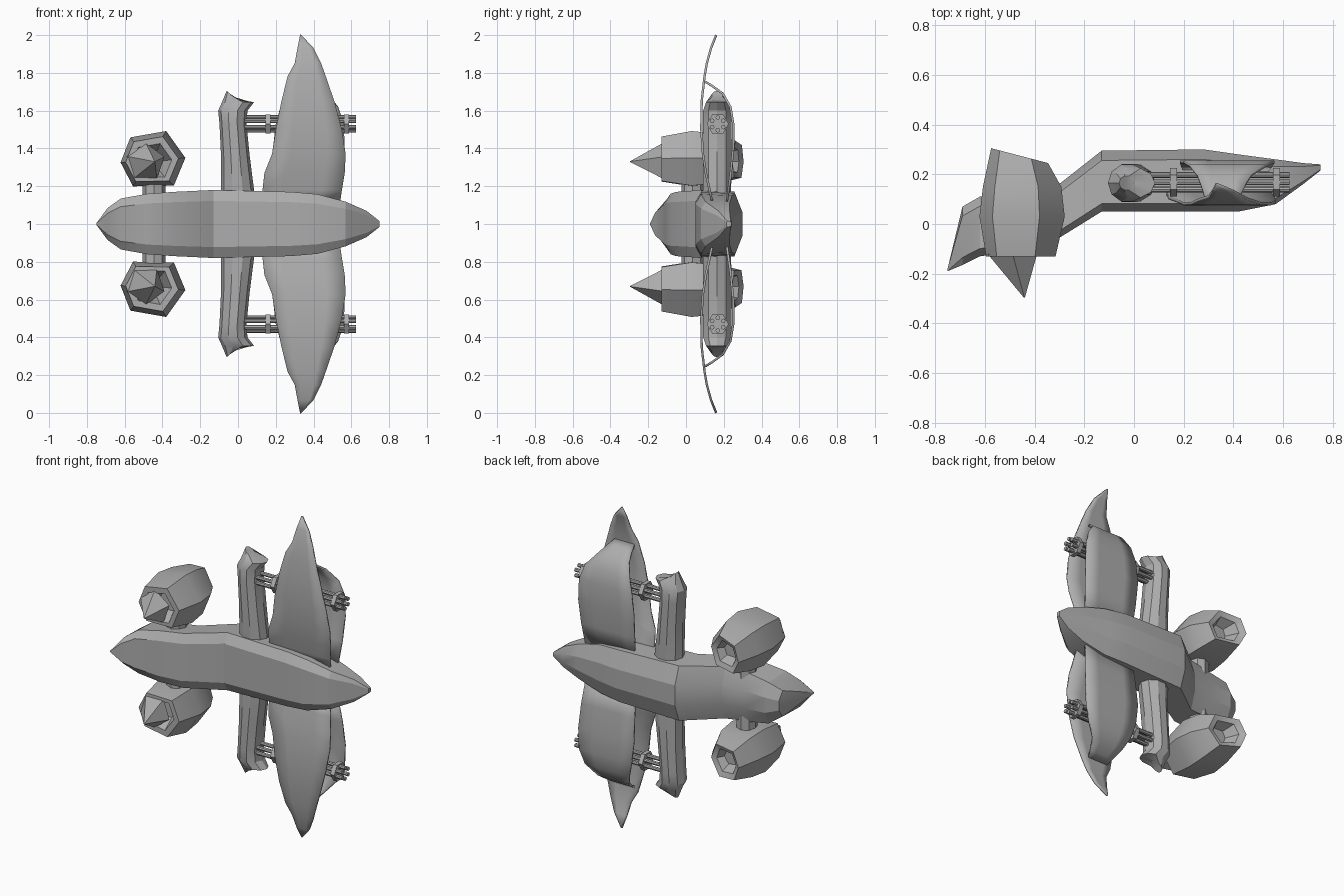
import bpy, bmesh
from math import cos, sin, pi, radians
from mathutils import Vector

cube = bpy.data.objects.get("Cube")
if cube:
    bpy.data.objects.remove(cube, do_unlink=True)

GREY = (0.42, 0.42, 0.42, 1)
hull_grey = bpy.data.materials.new("hull_grey")
hull_grey.use_nodes = True
hull_grey.diffuse_color = GREY
hull_grey.node_tree.nodes["Principled BSDF"].inputs["Base Color"].default_value = GREY


def finish(name, bm, mirror=True, angle=30, thickness=0):
    """Make an object centred at mid height, optionally mirrored top to bottom."""
    bmesh.ops.recalc_face_normals(bm, faces=bm.faces)
    mesh = bpy.data.meshes.new(name)
    bm.to_mesh(mesh)
    bm.free()
    mesh.materials.append(hull_grey)
    ob = bpy.data.objects.new(name, mesh)
    ob.location.z = 1
    bpy.context.collection.objects.link(ob)
    bpy.ops.object.select_all(action="DESELECT")
    ob.select_set(True)
    bpy.context.view_layer.objects.active = ob
    bpy.ops.object.shade_smooth_by_angle(angle=radians(angle))
    if thickness:
        solid = ob.modifiers.new("thickness", "SOLIDIFY")
        solid.thickness = thickness
        solid.offset = 0
    if mirror:
        ob.modifiers.new("mirror", "MIRROR").use_axis = (False, False, True)
    return ob


def loft(bm, rings, closed=True, caps=True):
    """Skin a list of equal-length point rings."""
    rows = [[bm.verts.new(p) for p in ring] for ring in rings]
    n = len(rows[0])
    for a, b in zip(rows, rows[1:]):
        for i in range(n if closed else n - 1):
            j = (i + 1) % n
            bm.faces.new((a[i], a[j], b[j], b[i]))
    if closed and caps:
        bm.faces.new(rows[0])
        bm.faces.new(rows[-1])


def rod(bm, start, end, radius, sides):
    """Straight prism between two points."""
    start, end = Vector(start), Vector(end)
    turn = (end - start).to_track_quat("Z", "Y")
    ring = [turn @ Vector((radius * cos(2 * pi * i / sides), radius * sin(2 * pi * i / sides), 0))
            for i in range(sides)]
    loft(bm, [[start + p for p in ring], [end + p for p in ring]])


# Fuselage: bent eight-sided hull; stations are x, front y, back y, half height
stations = [(-.75, -.19, -.18, .004), (-.69, -.165, .07, .085), (-.62, -.13, .11, .135),
            (-.48, -.11, .11, .16), (-.34, -.08, .13, .17), (-.13, .05, .295, .18),
            (.28, .05, .30, .17), (.42, .05, .28, .158), (.57, .08, .26, .118),
            (.68, .16, .245, .07), (.75, .215, .24, .015)]
half = [(0, .68), (.13, 1), (.84, .95), (1, .35)]
section = half + [(u, -v) for u, v in reversed(half)]
bm = bmesh.new()
loft(bm, [[(x, f + u * (b - f), v * h) for u, v in section] for x, f, b, h in stations])
finish("fuselage", bm, mirror=False, angle=20)


# Engine pods: uneven hexagon shells with hollow ends
def hexagon(cx, y, cz, r, tilt=0):
    angles = [radians(a) for a in (5, 66, 134, 183, 232, 310)]
    return [(cx + r * cos(a), y - tilt * cos(a), cz + r * sin(a)) for a in angles]


bm = bmesh.new()
loft(bm, [hexagon(-.455, -.04, .33, .06),
          hexagon(-.455, -.13, .33, .105),
          hexagon(-.455, -.13, .335, .14),
          hexagon(-.45, .03, .335, .172),
          hexagon(-.45, .15, .335, .158),
          hexagon(-.46, .275, .335, .115, .03),
          hexagon(-.46, .26, .335, .08, .02),
          hexagon(-.455, .20, .335, .05)])
finish("engine_pod", bm)

# Pointed spike at the front of each pod
bm = bmesh.new()
spike_base = [(-.49 + .105 * cos(a), -.12, .325 + .105 * sin(a))
              for a in (2 * pi * i / 5 + .3 for i in range(5))]
loft(bm, [spike_base, [Vector((-.44, -.30, .33)).lerp(Vector(p), .02) for p in spike_base]])
finish("pod_spike", bm, angle=20)

# Short strut joining each pod to the hull
bm = bmesh.new()
rod(bm, (-.445, .035, .10), (-.445, .035, .26), .06, 8)
finish("pod_strut", bm)

# Gun pylons: oval columns with a beaked top; levels are z, left x, right x, half depth
levels = [(.12, -.095, .09, .075), (.18, -.09, .085, .078), (.36, -.09, .062, .08),
          (.53, -.098, .045, .08), (.60, -.105, .05, .078), (.645, -.085, .085, .062),
          (.68, -.06, .0, .03)]
bm = bmesh.new()
loft(bm, [[((l + r) / 2 + (r - l) / 2 * cos(a), .165 + d * sin(a),
            z - (.025 * cos(a) if z > .66 else 0))
           for a in (2 * pi * i / 10 for i in range(10))] for z, l, r, d in levels])
finish("gun_pylon", bm)

# Rotary guns: a ring of barrels held by two hexagonal collars
bm = bmesh.new()
GUN_Y, GUN_Z = .168, .53
for i in range(6):
    a = pi / 3 * i + pi / 6
    y, z = GUN_Y + .034 * cos(a), GUN_Z + .034 * sin(a)
    rod(bm, (0, y, z), (.625, y, z), .012, 8)
for x in (.145, .56):
    rod(bm, (x, GUN_Y, GUN_Z), (x + .027, GUN_Y, GUN_Z), .058, 6)
finish("rotary_gun", bm)


# Curved sheets: rows are z, left x, right x, y
def sheet(name, rows):
    bm = bmesh.new()
    loft(bm, [[(l + (r - l) * t / 4, y, z) for t in range(5)] for z, l, r, y in rows],
         closed=False)
    finish(name, bm, thickness=.012)


sheet("front_wing", [(.11, .14, .54, .14), (.18, .13, .55, .125), (.27, .14, .565, .105),
                     (.37, .18, .57, .09), (.50, .20, .55, .081), (.65, .23, .51, .083),
                     (.78, .262, .465, .098), (.85, .30, .44, .11), (.93, .315, .40, .132),
                     (1, .329, .334, .16)])
sheet("back_wing", [(.11, .20, .54, .215), (.25, .19, .555, .235), (.40, .185, .565, .25),
                    (.53, .20, .56, .25), (.62, .225, .53, .235), (.69, .255, .47, .195),
                    (.73, .275, .44, .14), (.755, .285, .42, .10)])
